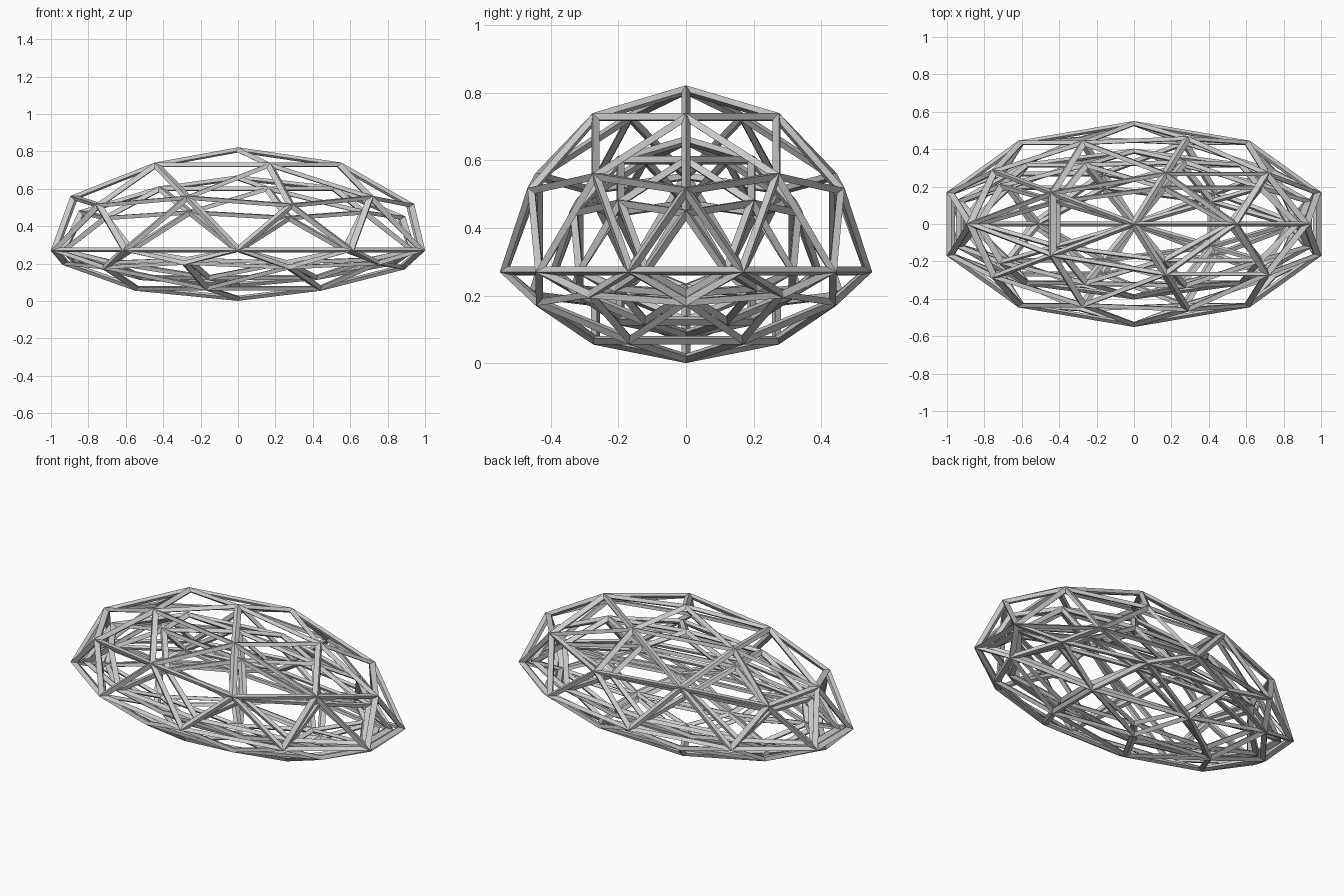
import bpy

if "Cube" in bpy.data.objects:
    bpy.data.objects.remove(bpy.data.objects["Cube"])

CENTRE_Z = 0.273          # height of the widest ring
SX, SY, TOP = 1.03, 0.537, 0.535
STRETCH = 1.7             # struts are stretched lengthwise with the body

# flattened underside: unit-sphere depth -> drop below the widest ring
UNDERSIDE = [(0, 0), (0.447, 0.070), (0.526, 0.093), (0.851, 0.205), (1.0, 0.258)]


def drop(d):
    for (a, fa), (b, fb) in zip(UNDERSIDE, UNDERSIDE[1:]):
        if d <= b:
            return fa + (fb - fa) * (d - a) / (b - a)
    return UNDERSIDE[-1][1]


def lattice(name, kx, ky, kz):
    """Low-poly dome with a shallow belly, every edge turned into a strut."""
    bpy.ops.mesh.primitive_ico_sphere_add(subdivisions=2, radius=1)
    ob = bpy.context.object
    ob.name = name
    for v in ob.data.vertices:
        x, y, z = v.co
        height = z * TOP if z > 0 else -drop(-z)
        v.co = (x * SX * kx / STRETCH, y * SY * ky, CENTRE_Z + height * kz)
    ob.data.update()
    ob.scale.x = STRETCH
    struts = ob.modifiers.new("struts", "WIREFRAME")
    struts.thickness = 0.028
    struts.offset = 0


lattice("outer_lattice", 1, 1, 1)
lattice("inner_lattice", 0.95, 0.725, 0.72)
